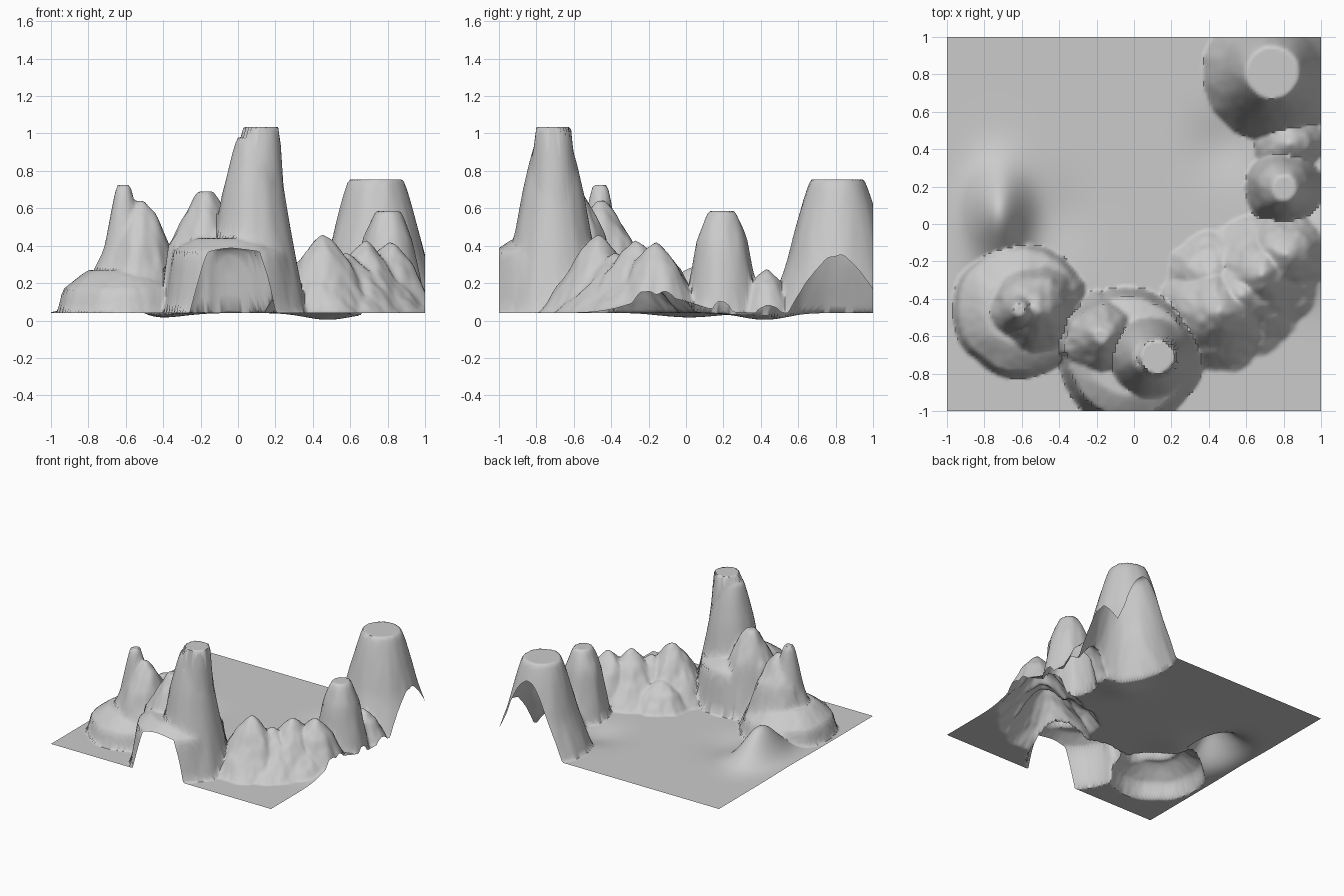
import bpy, bmesh, math
from mathutils import noise, Vector

if "Cube" in bpy.data.objects:
    bpy.data.objects.remove(bpy.data.objects["Cube"])

N = 140          # grid cells per side
BASE = 0.04      # level of the plain

# Hills: centre x, y, summit radius and height, bend radius and height, foot radius, roughness
HILLS = [
    (.74, .81, .14, .755, .26, .35, .37, .006),     # north-east mesa
    (.80, .195, .065, .585, .14, .41, .205, .012),  # east butte
    (.83, .43, 0, .275, .1, .19, .18, .02),         # knoll beside it
    (-.61, -.46, .03, .725, .1, .42, .26, .012),    # south-west peak
    (-.61, -.46, .18, .27, .33, .16, .36, .01),     # its skirt
    (-.53, -.45, .02, .64, .165, .42, .29, .02),    # its shoulder
    (.125, -.71, .095, 1.035, .13, .5, .2, .003),   # southern tower
    (.08, -.71, .08, .98, .17, .66, .29, .006),     # leaning flank
    (-.03, -.71, .2, .44, .32, .365, .37, .008),    # broad foot
    (-.17, -.60, .03, .69, .17, .44, .24, .025),    # western shoulder
    (-.21, -.62, .03, .62, .16, .4, .21, .025),
]

# South-east ridge: one shared slope, peaks of differing height
for px, py, pz, foot in [(.45, -.47, .46, .32), (.58, -.38, .36, .33), (.68, -.27, .43, .33),
                         (.81, -.16, .42, .25), (.41, -.28, .24, .23)]:
    HILLS.append((px, py, 0, pz, .14, pz * .66, foot, .022))

# Soft swells and hollows of the plain: x, y, spread x, spread y, height
SWELLS = [
    (-.72, .06, .1, .16, .25),
    (-.42, .02, .13, .15, -.025),
    (.48, .42, .12, .12, -.036),
    (.95, -.13, .14, .16, .09),
]


def slope(r, top_r, top_z, bend_r, bend_z, foot_r):
    """Flat summit, steepening flank down to the bend, then a run-out to the foot."""
    if r <= top_r:
        return top_z
    if r < bend_r:
        t = (r - top_r) / (bend_r - top_r)
        return top_z + (bend_z - top_z) * t ** 1.25
    if r < foot_r:
        t = (r - bend_r) / (foot_r - bend_r)
        return bend_z + (BASE - bend_z) * t ** .9
    return 0


def height(x, y):
    z = BASE
    for cx, cy, sx, sy, h in SWELLS:
        z += h * math.exp(-.5 * (((x - cx) / sx) ** 2 + ((y - cy) / sy) ** 2))
    for i, (cx, cy, *shape, rough) in enumerate(HILLS):
        r = math.hypot(x - cx, y - cy)
        if r < .45:
            # eroded gullies: wobble the radius
            wobble = noise.noise(Vector((x * 9, y * 9, i * 3.7))) + .4 * noise.noise(Vector((x * 22, y * 22, i)))
            z = max(z, slope(r + rough * wobble, *shape))
    return max(z, 0)


# Terrain sheet
bm = bmesh.new()
bmesh.ops.create_grid(bm, x_segments=N, y_segments=N, size=1)
for v in bm.verts:
    v.co.z = height(v.co.x, v.co.y)
mesh = bpy.data.meshes.new("terrain")
bm.to_mesh(mesh)
bm.free()
terrain = bpy.data.objects.new("terrain", mesh)
bpy.context.collection.objects.link(terrain)
bpy.context.view_layer.objects.active = terrain
terrain.select_set(True)
bpy.ops.object.shade_smooth_by_angle(angle=math.radians(60))
